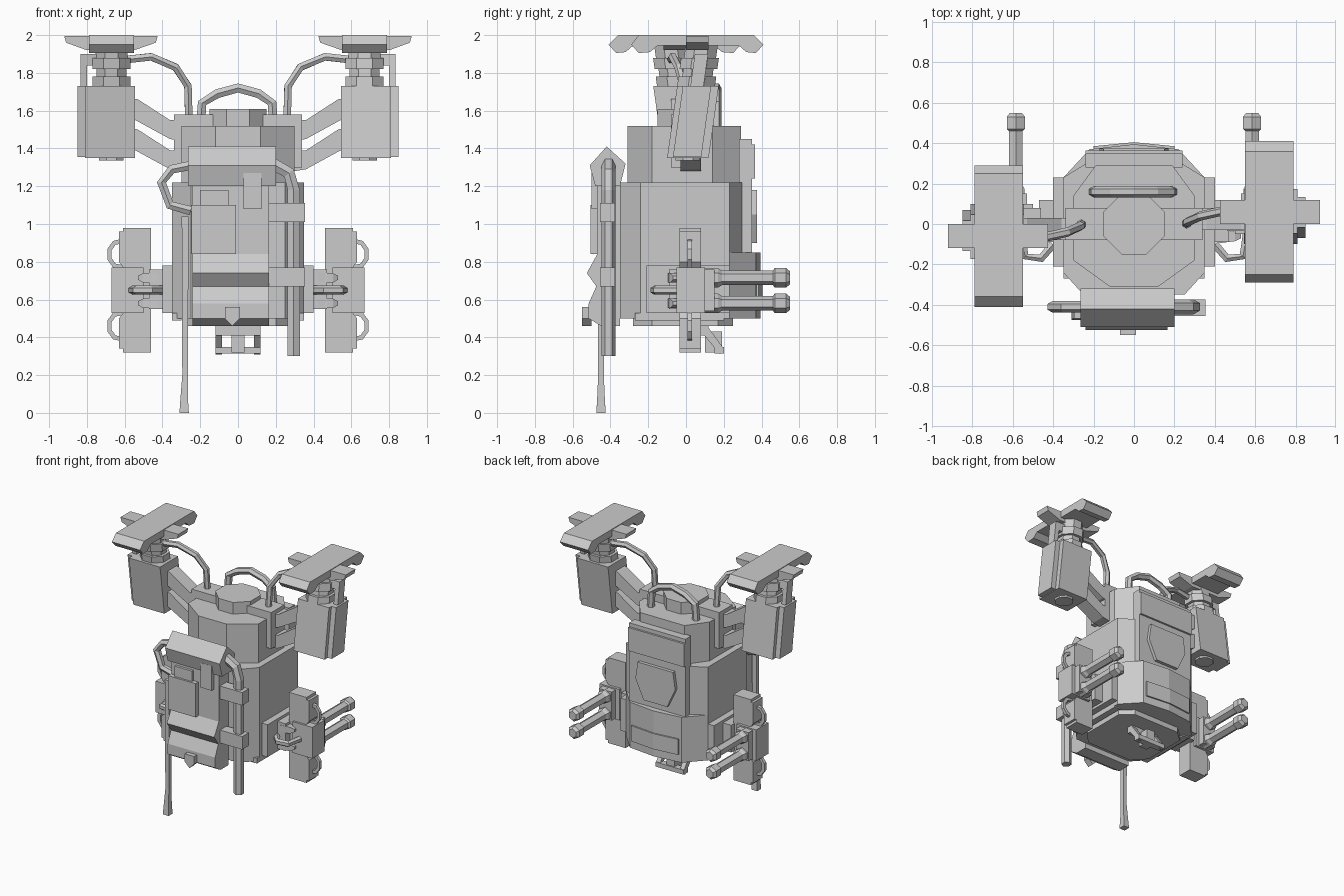
import bpy, bmesh, math
from mathutils import Vector, Matrix

if "Cube" in bpy.data.objects:
    bpy.data.objects.remove(bpy.data.objects["Cube"])

grey = bpy.data.materials.new("plain_grey")
grey.diffuse_color = (0.6, 0.6, 0.6, 1)
grey.use_nodes = True
grey.node_tree.nodes["Principled BSDF"].inputs["Base Color"].default_value = grey.diffuse_color
MIRROR = Matrix.Diagonal((-1, 1, 1, 1))
TURN = Matrix.Rotation(math.pi, 4, 'Z')


def finish(name, bm, copy=None):
    """Make an object, plus a mirrored or half-turned partner if asked."""
    bmesh.ops.recalc_face_normals(bm, faces=bm.faces)
    for i, m in enumerate([None] if copy is None else [None, copy]):
        b = bm.copy()
        if m:
            b.transform(m)
            if m.determinant() < 0:
                bmesh.ops.reverse_faces(b, faces=b.faces)
        me = bpy.data.meshes.new(name)
        b.to_mesh(me)
        b.free()
        me.materials.append(grey)
        side = "" if copy is None else ("_right", "_left")[i]
        bpy.context.collection.objects.link(bpy.data.objects.new(name + side, me))
    bm.free()


def prism(name, axis, pts, lo, hi, copy=None, shear=0, taper=1):
    """Extrude a profile along an axis; shear leans it in y with height."""
    bm = bmesh.new()
    c = sum((Vector(p) for p in pts), Vector((0, 0))) / len(pts)
    rings = []
    for d, k in ((lo, 1), (hi, taper)):
        ring = []
        for p in pts:
            a, b = c + (Vector(p) - c) * k
            co = {'x': (d, a, b), 'y': (a, d, b), 'z': (a, b, d)}[axis]
            ring.append(bm.verts.new((co[0], co[1] + shear * (co[2] - 1.35), co[2])))
        rings.append(ring)
    n = len(pts)
    bm.faces.new(rings[0])
    bm.faces.new(rings[1])
    for i in range(n):
        j = (i + 1) % n
        bm.faces.new((rings[0][i], rings[0][j], rings[1][j], rings[1][i]))
    finish(name, bm, copy)


def box(name, x0, x1, y0, y1, z0, z1, **kw):
    prism(name, 'z', [(x0, y0), (x1, y0), (x1, y1), (x0, y1)], z0, z1, **kw)


def ngon(cx, cy, r, n=8):
    r /= math.cos(math.pi / n)
    return [(cx + r * math.cos((i + .5) * 2 * math.pi / n),
             cy + r * math.sin((i + .5) * 2 * math.pi / n)) for i in range(n)]


def tube(name, path, r, sides=6, copy=None, up=(0, 1, 0)):
    """Sweep a polygon along a path; r may be one radius or one per point."""
    bm = bmesh.new()
    P = [Vector(p) for p in path]
    R = r if isinstance(r, (list, tuple)) else [r] * len(P)
    rings = []
    for i, p in enumerate(P):
        t = (P[min(i + 1, len(P) - 1)] - P[max(i - 1, 0)]).normalized()
        u = t.cross(Vector(up)).normalized()
        v = t.cross(u)
        rings.append([bm.verts.new(p + u * a + v * b) for a, b in ngon(0, 0, R[i], sides)])
    bm.faces.new(rings[0])
    bm.faces.new(rings[-1])
    for a, b in zip(rings, rings[1:]):
        for i in range(sides):
            j = (i + 1) % sides
            bm.faces.new((a[i], a[j], b[j], b[i]))
    finish(name, bm, copy)


def sym(half):
    return half + [(-x, y) for x, y in reversed(half) if x]


# Body
prism("main_body", 'z', sym([(.25, -.35), (.35, -.24), (.35, .23), (.22, .31)]), .5, 1.22)
prism("lower_back", 'z', sym([(.3, .1), (.35, .23), (.22, .37), (0, .395)]), .5, .85)
prism("body_base", 'z', sym([(.2, -.28), (.29, -.18), (.29, .17), (.2, .25)]), .46, .5)
prism("upper_body", 'z', sym([(.12, -.31), (.3, -.18), (.3, .14), (.19, .29)]), 1.22, 1.52)
box("shoulder_bar", -.34, .34, -.08, .08, 1.3, 1.58)
prism("top_cap", 'z', ngon(0, 0, .15), 1.5, 1.61)
tube("carry_handle", [(-.2, .16, 1.5), (-.19, .16, 1.64), (-.11, .16, 1.69), (0, .16, 1.72),
                      (.11, .16, 1.69), (.18, .16, 1.64), (.19, .16, 1.5)], .024)
box("side_plate", .34, .4, -.21, .23, .53, .78, copy=MIRROR)
box("side_plate_rim", .3, .35, -.27, .2, .49, .53, copy=MIRROR)

# Back plates
box("back_plate", -.24, .24, .28, .35, .85, 1.45)
box("back_plate_header", -.24, .24, .34, .365, 1.24, 1.42)
prism("back_raised_panel", 'y', [(-.15, 1.18), (.15, 1.18), (.17, 1.05), (.1, .9),
                                 (-.1, .9), (-.17, 1.05)], .345, .375)
prism("lower_back_panel", 'z', sym([(.2, .36), (.2, .385), (0, .405)]), .56, .68)

# Front pack
prism("pack", 'x', [(-.35, 1.25), (-.47, 1.25), (-.47, .84), (-.525, .74), (-.475, .67),
                    (-.515, .58), (-.515, .5), (-.45, .46), (-.35, .46)], -.24, .165)
prism("bedroll", 'x', [(-.51, 1.31), (-.42, 1.41), (-.32, 1.32), (-.35, 1.2), (-.48, 1.2)], -.265, .2)
box("pack_large_pocket", -.245, -.01, -.505, -.46, .84, 1.1)
box("pack_upper_pocket", -.2, -.05, -.49, -.46, 1.1, 1.18)
box("pack_small_pocket", .03, .125, -.5, -.46, 1.08, 1.27)
prism("buckle", 'y', [(-.03, .46), (.01, .5), (.01, .56), (-.07, .56), (-.07, .5)], -.55, -.5)
prism("buckle_tip", 'y', ngon(-.03, .52, .03, 5), -.55, -.53)

# Hanging tubes beside the pack
tube("right_hanging_tube", [(.18, -.41, 1.32), (.27, -.41, 1.27), (.295, -.41, 1.18), (.295, -.41, .3)],
     .032, 6)
for i, z in enumerate((.67, 1.01)):
    box(f"tube_clamp_{i}", .16, .355, -.455, -.375, z, z + .1)
tube("left_hose", [(-.25, -.41, 1.31), (-.35, -.41, 1.29), (-.405, -.41, 1.22),
                   (-.36, -.41, 1.1), (-.25, -.41, 1.07)], .024)
tube("walking_stick", [(-.285, -.45, 0), (-.285, -.45, .06), (-.28, -.45, .2), (-.28, -.45, 1.04)],
     [.025, .021, .015, .018], 4)

# Lantern frame below the body
for s in (-1, 1):
    prism(f"frame_post_{s}", 'x', [(.08, .43), (.12, .45), (.2, .34), (.18, .31)],
          min(s * .085, s * .12), max(s * .085, s * .12))
box("frame_top", -.12, .12, .07, .12, .41, .46)
box("frame_bottom", -.12, .12, .15, .2, .315, .35)
box("frame_centre", -.035, .035, .1, .19, .32, .43)

# Side weapons
prism("weapon_slab", 'y', [(.46, .32), (.61, .32), (.61, .34), (.63, .34), (.63, .5), (.6, .54),
                           (.6, .76), (.63, .8), (.63, .96), (.61, .96), (.61, .98), (.46, .98)],
      -.035, .08, copy=MIRROR)
box("weapon_block", .5, .67, -.05, .1, .53, .77, copy=MIRROR)
box("weapon_mount", .39, .47, -.09, .12, .55, .76, copy=MIRROR)
tube("mount_brace", [(.4, -.1, .65), (.46, -.17, .65), (.54, -.16, .65), (.56, -.04, .65)], .02,
     copy=MIRROR, up=(0, 0, 1))
box("barrel_carrier", .53, .64, .08, .15, .54, .76, copy=MIRROR)
for i, z in enumerate((.58, .715)):
    tube(f"barrel_{i}", [(.585, .1, z), (.585, .17, z), (.585, .19, z), (.585, .46, z), (.585, .47, z),
                         (.585, .53, z), (.585, .55, z)],
         [.044, .044, .034, .034, .045, .045, .03], 6, copy=MIRROR, up=(0, 0, 1))
    tube(f"mount_spike_{i}", [(.42, -.07, z), (.5, -.06, z), (.53, -.06, z)], [.025, .025, .01],
         4, copy=MIRROR)
for i, z in enumerate((.84, .46)):
    tube(f"grip_loop_{i}", [(.61, .02, z - .07), (.655, .02, z - .06), (.68, .02, z - .025),
                            (.68, .02, z + .025), (.655, .02, z + .06), (.61, .02, z + .07)],
         .012, 4, copy=MIRROR)

# Arms to the raised pods
for i, z in enumerate((1.34, 1.5)):
    prism(f"arm_{i}", 'y', [(.3, z - .06), (.36, z - .05), (.58, z + .07), (.58, z + .17),
                            (.53, z + .16), (.36, z + .05), (.3, z + .05)], -.03, .08, copy=TURN)

# Pods, leaning in opposite directions
SH = .14
box("pod_box", .545, .81, -.1, .12, 1.35, 1.73, copy=TURN, shear=SH)
prism("pod_bottom_cap", 'z', ngon(.67, .01, .065), 1.335, 1.36, copy=TURN)
box("pod_outer_plate", .8, .85, -.07, .08, 1.355, 1.73, copy=TURN, shear=SH)
box("pod_outer_rail", .8, .835, -.03, .04, 1.7, 1.9, copy=TURN, shear=SH)
box("pod_rail_bridge", .7, .835, -.03, .04, 1.84, 1.9, copy=TURN, shear=SH)
for i, (r, z0, z1) in enumerate(((.1, 1.72, 1.78), (.08, 1.78, 1.82), (.1, 1.82, 1.88), (.085, 1.88, 1.95))):
    prism(f"neck_{i}", 'z', ngon(.67, 0, r), z0, z1, copy=TURN, shear=SH)
prism("top_plank", 'x', [(-.29, 1.95), (-.25, 2), (.36, 2), (.41, 1.95), (.37, 1.905), (.32, 1.91),
                         (.28, 1.945), (-.15, 1.945), (-.19, 1.91), (-.25, 1.905)], .55, .79, copy=TURN)
prism("cross_wing", 'y', [(.425, 1.995), (.92, 1.995), (.91, 1.96), (.8, 1.92), (.55, 1.92), (.435, 1.96)],
      0, .12, copy=TURN)
tube("pod_hose", [(.6, .08, 1.87), (.46, .07, 1.885), (.33, .04, 1.83), (.265, .01, 1.73),
                  (.26, 0, 1.55)], .02, copy=TURN)
